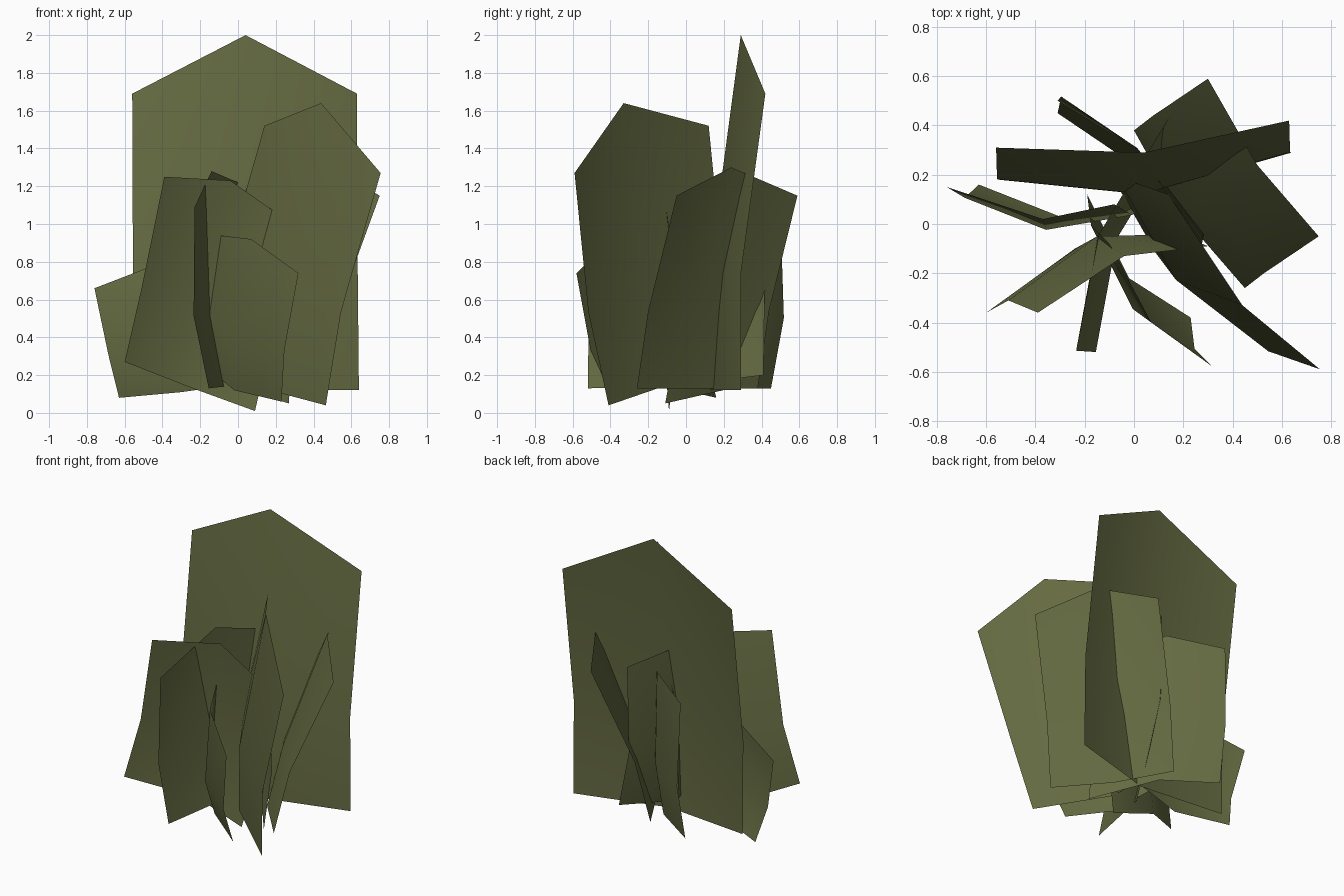
import bpy
from mathutils import Vector as V

if "Cube" in bpy.data.objects:
    bpy.data.objects.remove(bpy.data.objects["Cube"])

green = bpy.data.materials.new("dull olive green")
green.diffuse_color = (0.13, 0.146, 0.054, 1)
green.use_nodes = True
green.node_tree.nodes["Principled BSDF"].inputs["Base Color"].default_value = green.diffuse_color


def leaf(name, top_left, tip, top_right, base_mid, lift):
    """Creased, pointed blade: three columns, three rows, bowed along its length."""
    tl, ap, tr, bc, up = map(V, (top_left, tip, top_right, base_mid, lift))
    bl, br = tl - up, tr - up
    bow = bc - (bl + br) / 2          # the crease side is also the bowed side
    bow.z = 0
    bow = bow.normalized() * 0.05
    base = [bl, bc, br]
    middle = [p + up * 0.4 + bow for p in base]
    verts = base + middle + [tl, ap, tr]
    faces = [(i, i + 1, i + 4, i + 3) for i in (0, 1, 3, 4)]
    mesh = bpy.data.meshes.new(name)
    mesh.from_pydata([tuple(p) for p in verts], [], faces)
    mesh.materials.append(green)
    for f in mesh.polygons:
        f.use_smooth = True
    ob = bpy.data.objects.new(name, mesh)
    bpy.context.collection.objects.link(ob)


# Tall blade at the back
leaf("tall_back_leaf", (-.56, .31, 1.69), (.04, .29, 2.0), (.63, .42, 1.69),
     (.04, .12, .12), (-.01, .13, 1.57))
# Large blades on the right
leaf("right_front_leaf", (.14, .12, 1.52), (.44, -.33, 1.64), (.755, -.59, 1.27),
     (.09, -.12, .14), (.29, -.18, 1.23))
leaf("right_back_leaf", (.30, .59, 1.15), (.50, .24, 1.30), (.75, -.05, 1.15),
     (.19, .04, .13), (.30, .21, 1.02))
# Front blades
leaf("left_front_leaf", (-.39, -.36, 1.25), (-.04, -.13, 1.23), (.30, -.09, .99),
     (-.24, -.10, .13), (.21, 0, .98))
leaf("low_front_leaf", (-.10, -.08, .94), (.07, -.40, .92), (.32, -.58, .74),
     (-.02, -.22, .12), (.09, -.20, .68))
# Blade running front to back
leaf("middle_leaf", (-.23, -.50, 1.09), (-.14, -.04, 1.28), (.14, .43, 1.16),
     (-.07, -.06, .14), (-.075, .02, .96))
# Low blades on the left and behind
leaf("left_leaf", (-.76, .15, .66), (-.37, .02, .81), (-.08, .08, .74),
     (-.30, .03, .11), (-.13, -.01, .58))
leaf("small_back_leaf", (-.31, .50, 1.06), (0, .31, 1.12), (.27, -.06, .98),
     (0, .24, .13), (0, .05, .93))
